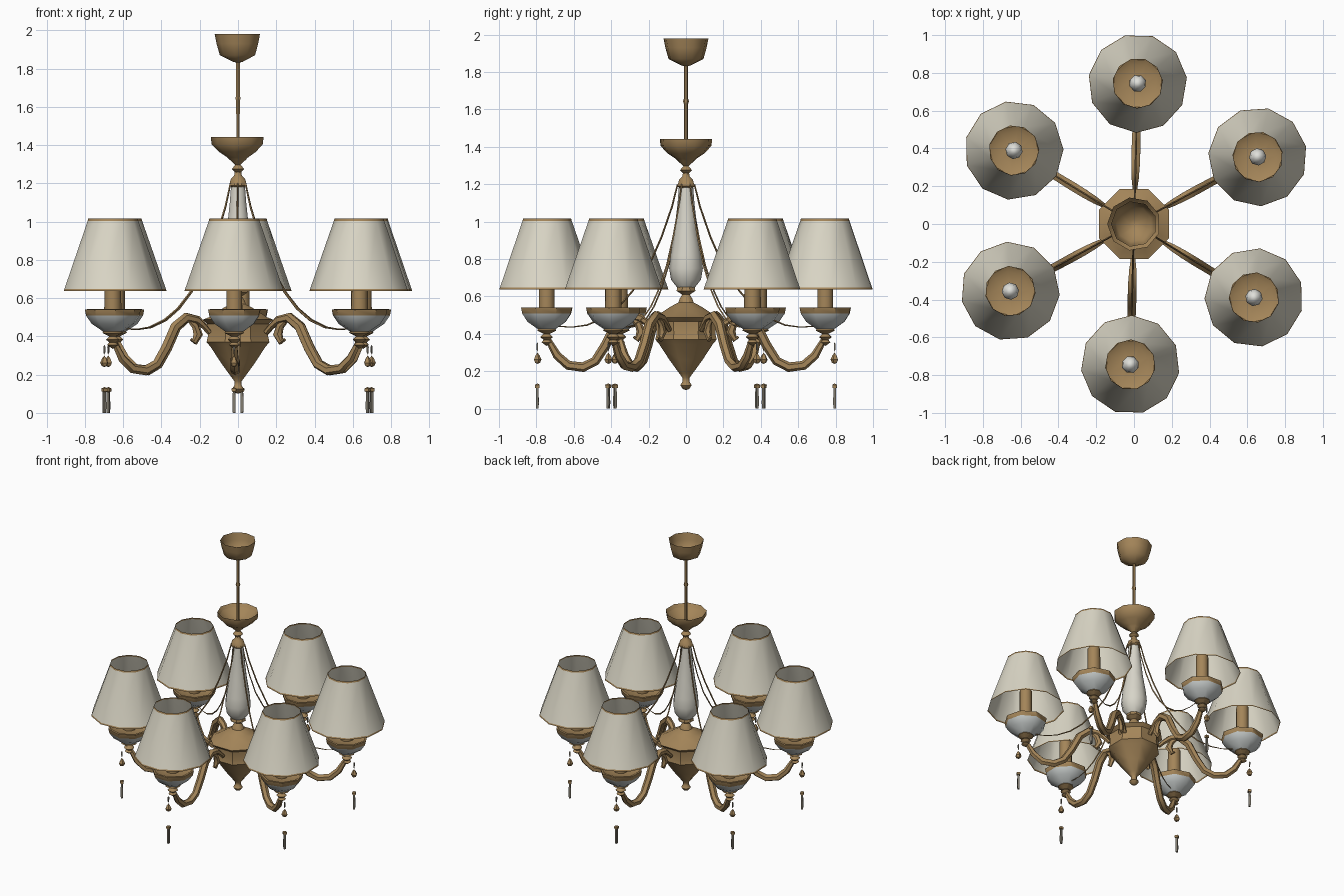
import bpy, bmesh, math

if "Cube" in bpy.data.objects:
    bpy.data.objects.remove(bpy.data.objects["Cube"])


def material(name, r, g, b):
    m = bpy.data.materials.new(name)
    m.diffuse_color = (r, g, b, 1)
    m.use_nodes = True
    m.node_tree.nodes["Principled BSDF"].inputs["Base Color"].default_value = m.diffuse_color
    return m


BRASS = material("antique_brass", 0.37, 0.235, 0.10)
FABRIC = material("cream_fabric", 0.70, 0.67, 0.56)
PORCELAIN = material("pale_porcelain", 0.68, 0.66, 0.58)
GLASS = material("frosted_glass", 0.56, 0.59, 0.58)
BULB = material("bulb_white", 0.74, 0.74, 0.70)
CRYSTAL = material("smoky_crystal", 0.22, 0.20, 0.16)

ANGLES = [math.radians(28.5 + 60 * i) for i in range(6)]
R_LAMP = 0.745


def finish(name, bm, mats, repeat, smooth):
    """Make one object, or six linked copies around the centre."""
    bmesh.ops.recalc_face_normals(bm, faces=bm.faces)
    me = bpy.data.meshes.new(name)
    bm.to_mesh(me)
    bm.free()
    for m in mats:
        me.materials.append(m)
    me.shade_smooth()
    me.set_sharp_from_angle(angle=math.radians(smooth))
    for i, a in enumerate(ANGLES if repeat else [0]):
        ob = bpy.data.objects.new(f"{name}_{i + 1}" if repeat else name, me)
        ob.rotation_euler.z = a
        bpy.context.collection.objects.link(ob)


def skin(bm, rings, mat_rule=lambda i: 0):
    for i, (a, b) in enumerate(zip(rings, rings[1:])):
        n = max(len(a), len(b))
        for k in range(n):
            j = (k + 1) % n
            quad = [a[k % len(a)], a[j % len(a)], b[j % len(b)], b[k % len(b)]]
            vs = list(dict.fromkeys(quad))
            if len(vs) > 2:
                bm.faces.new(vs).material_index = mat_rule(i)


def lathe(name, profile, sides, mats, r=0.0, rule=lambda i: 0, smooth=40):
    """Spin (radius, z) points about a vertical axis at distance r."""
    bm = bmesh.new()
    rings = []
    for rad, z in profile:
        n = 1 if rad == 0 else sides
        rings.append([bm.verts.new((r + rad * math.cos(2 * math.pi * (k + .5) / n),
                                    rad * math.sin(2 * math.pi * (k + .5) / n), z))
                      for k in range(n)])
    skin(bm, rings, rule)
    finish(name, bm, mats, r > 0, smooth)


def tube(name, path, sides, mat, flat=1.0):
    """Sweep a tapering section along (r, z, radius) points, six times."""
    bm = bmesh.new()
    rings = []
    for i, (x, z, rad) in enumerate(path):
        p, q = path[max(i - 1, 0)], path[min(i + 1, len(path) - 1)]
        tx, tz = q[0] - p[0], q[1] - p[1]
        ln = math.hypot(tx, tz)
        nx, nz = -tz / ln, tx / ln
        ring = []
        for k in range(sides):
            a = 2 * math.pi * k / sides
            u, v = rad * math.cos(a), rad * flat * math.sin(a)
            ring.append(bm.verts.new((x + nx * u, v, z + nz * u)))
        rings.append(ring)
    skin(bm, rings)
    bm.faces.new(rings[0])
    bm.faces.new(rings[-1])
    finish(name, bm, [mat], True, 50)


# Ceiling canopy (open bowl), rod and upper bowl
lathe("ceiling_canopy", [(.122, 1.98), (.112, 1.93), (.095, 1.87), (.025, 1.835), (0, 1.83)],
      9, [BRASS], smooth=50)
lathe("hanging_rod", [(.011, 1.85), (.011, 1.66), (.016, 1.645), (.011, 1.63), (.009, 1.32)], 6, [BRASS])
lathe("upper_bowl", [(.125, 1.42), (.142, 1.442), (.138, 1.405), (.10, 1.365), (.055, 1.335),
                     (.045, 1.325), (.012, 1.295)], 9, [BRASS], smooth=45)
lathe("bowl_floor", [(0, 1.36), (.075, 1.375), (.125, 1.42)], 9, [BRASS])

# Central column: turned brass neck, porcelain vase, brass foot
lathe("column_neck", [(.012, 1.30), (.035, 1.275), (.018, 1.26), (.022, 1.24), (.04, 1.225),
                      (.05, 1.19), (.038, 1.18)], 8, [BRASS])
lathe("column_vase", [(.038, 1.19), (.045, 1.10), (.062, .95), (.083, .82), (.09, .75),
                      (.08, .69), (.045, .645)], 10, [PORCELAIN])
lathe("column_foot", [(.05, .65), (.055, .63), (.022, .61), (.038, .585), (.045, .565)], 8, [BRASS])

# Central body with drop finial
lathe("body", [(.04, .57), (.09, .545), (.165, .50), (.20, .487), (.175, .465), (.17, .40),
               (.178, .37), (.155, .345), (.095, .26), (.04, .19), (.02, .165),
               (.02, .145), (.033, .125), (.018, .105), (0, .10)], 8, [BRASS])

# Curved arms with scroll leaves
tube("arm", [(.17, .42, .014), (.205, .455, .016), (.245, .485, .022), (.31, .498, .026),
             (.375, .45, .027), (.43, .34, .026), (.485, .255, .025), (.55, .222, .026),
             (.63, .232, .025), (.69, .285, .023), (.735, .365, .016)], 6, BRASS)
tube("scroll_leaf", [(.29, .485, .012), (.255, .455, .02), (.24, .41, .025), (.262, .37, .016),
                     (.28, .385, .008)], 6, BRASS, .8)

# Lamp holders: brass rim and finial with a glass dish between
dish = [(.04, .525), (.105, .525), (.135, .542), (.147, .54), (.14, .508),
        (.11, .465), (.05, .425), (.055, .418), (.018, .40), (.036, .383), (.018, .368),
        (.03, .355), (0, .335)]
lathe("lamp_dish", dish, 8, [BRASS, GLASS], R_LAMP, lambda i: 1 if i in (4, 5) else 0)
lathe("candle_sleeve", [(.045, .525), (.043, .77), (.02, .775)], 8, [BRASS], R_LAMP, smooth=50)
lathe("bulb", [(.02, .77), (.036, .80), (.046, .835), (.038, .87), (.018, .895), (0, .90)],
      8, [BULB], R_LAMP, smooth=60)

# Fabric shades with thin brass trim at both rims
lathe("shade", [(.262, .638), (.2585, .648), (.134, 1.004), (.131, 1.016)], 11,
      [FABRIC, BRASS], R_LAMP, lambda i: 0 if i == 1 else 1)

# Bead swags from the column neck to every lamp
tube("swag", [(.045, 1.20, .004), (.075, 1.08, .005), (.13, .92, .005), (.20, .76, .005),
              (.285, .63, .005), (.36, .545, .005), (.44, .485, .005), (.53, .447, .004),
              (.61, .436, .003), (.72, .443, .003)], 4, BRASS)

# Hanging drops: hook wire, bead cluster and crystal prism
R_DROP = 0.795
lathe("drop_hook", [(0, .355), (.006, .345), (.005, .315), (0, .305)], 4, [CRYSTAL], R_DROP)
lathe("drop_bead", [(0, .30), (.012, .285), (.022, .262), (.014, .245), (0, .24)], 5, [BRASS], R_DROP)
lathe("drop_prism", [(0, .135), (.017, .128), (.016, .112), (.009, .11), (.011, .03),
                     (.009, 0), (0, 0)], 4, [BRASS, CRYSTAL], R_DROP, lambda i: 0 if i < 3 else 1)
